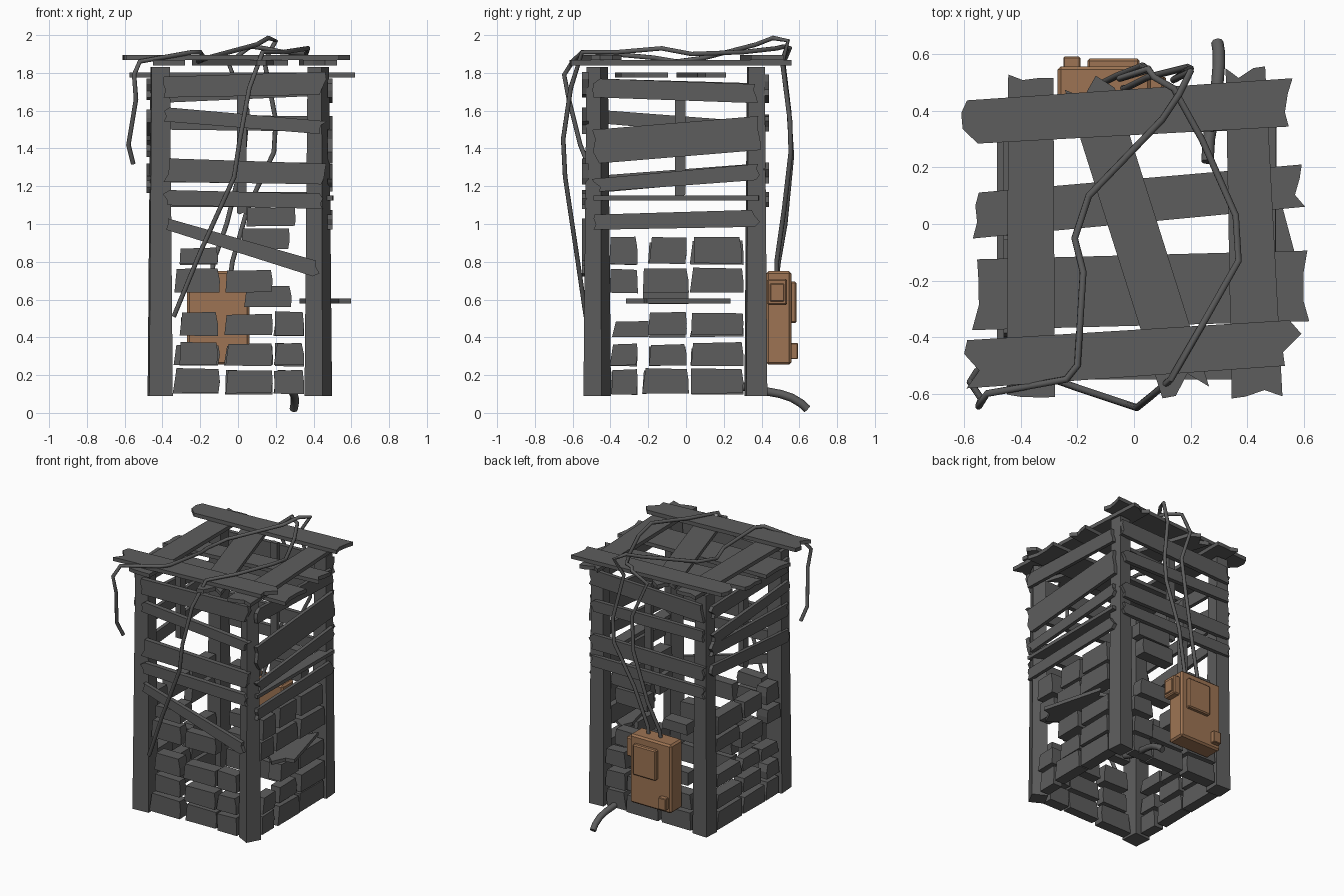
import bpy, bmesh, math, random
from mathutils import Vector, Matrix

random.seed(4)
R = random.uniform


def material(name, col):
    m = bpy.data.materials.new(name)
    m.diffuse_color = (*col, 1)
    return m


dark = material("dark_grey", (0.11, 0.11, 0.11))
brown = material("brown_metal", (0.34, 0.175, 0.087))


def finish(name, bm, mat=dark):
    bmesh.ops.recalc_face_normals(bm, faces=bm.faces)
    me = bpy.data.meshes.new(name)
    bm.to_mesh(me)
    bm.free()
    ob = bpy.data.objects.new(name, me)
    bpy.context.collection.objects.link(ob)
    me.materials.append(mat)
    return ob


# Plane mappers: (u, v, depth) -> world
def along_x(u, v, d): return Vector((u, d, v))
def along_y(u, v, d): return Vector((d, u, v))
def flat(u, v, d): return Vector((u, v, d))


def prism(bm, pts, d0, d1, plane):
    a = [bm.verts.new(plane(u, v, d0)) for u, v in pts]
    b = [bm.verts.new(plane(u, v, d1)) for u, v in pts]
    n = len(pts)
    bm.faces.new(a)
    bm.faces.new(b[::-1])
    for i in range(n):
        bm.faces.new((a[i], a[(i + 1) % n], b[(i + 1) % n], b[i]))


def plank(name, p0, p1, w0, w1, d0, d1, plane, rag=0.022):
    """Board from p0 to p1 with splintered ends."""
    p0, p1 = Vector(p0), Vector(p1)
    t = (p1 - p0).normalized()
    n = Vector((-t.y, t.x))
    pts = [p0 + n * w0 * k + t * R(-rag, rag) for k in (0.5, 0.22, -0.15, -0.5)]
    pts += [p1 + n * w1 * k + t * R(-rag, rag) for k in (-0.5, -0.2, 0.18, 0.5)]
    bm = bmesh.new()
    prism(bm, pts, d0, d1, plane)
    return finish(name, bm)


def bricks(name, rows, d0, d1, plane):
    """Rough stone blocks; each row is (z, height, [(u0, u1), ...])."""
    bm = bmesh.new()
    j = lambda s: R(-s, s)
    for z, h, spans in rows:
        for u0, u1 in spans:
            z0, z1 = z + j(0.004), z + h + j(0.006)
            prism(bm, [(u0 + j(0.006), z0), (u1 + j(0.006), z0 + j(0.004)),
                       (u1 + 0.004, z0 + h * 0.5), (u1 - 0.004 + j(0.006), z1),
                       (u0 + 0.01 + j(0.01), z1 + j(0.006))], d0 + j(0.01), d1 + j(0.01), plane)
    return finish(name, bm)


def tube(name, pts, r):
    cu = bpy.data.curves.new(name, 'CURVE')
    cu.dimensions = '3D'
    cu.bevel_depth = r
    cu.bevel_resolution = 2
    cu.use_fill_caps = True
    sp = cu.splines.new('POLY')
    sp.points.add(len(pts) - 1)
    for p, c in zip(sp.points, pts):
        p.co = (*c, 1)
    cu.materials.append(dark)
    ob = bpy.data.objects.new(name, cu)
    bpy.context.collection.objects.link(ob)
    bpy.ops.object.select_all(action='DESELECT')
    ob.select_set(True)
    bpy.context.view_layer.objects.active = ob
    bpy.ops.object.convert(target='MESH')
    bpy.ops.object.shade_smooth_by_angle(angle=math.radians(50))


# Tapered corner posts, each slightly turned
for name, x, y, w, turn in (("front_left_post", -0.412, -0.47, 0.125, 4), ("front_right_post", 0.425, -0.47, 0.108, -28),
                            ("back_left_post", -0.41, 0.37, 0.115, -3), ("back_right_post", 0.425, 0.37, 0.112, 5)):
    bm = bmesh.new()
    m = Matrix.Translation((x, y, 0.96)) @ Matrix.Rotation(math.radians(45 + turn), 4, 'Z')
    bmesh.ops.create_cone(bm, cap_ends=True, segments=4, radius1=w * 0.707,
                          radius2=w * 0.55, depth=1.74, matrix=m)
    finish(name, bm)

# Wall planks: left height, right height, left width, right width
walls = {
    "front": (along_x, -0.38, 0.45, -0.55, -0.515,
              [(1.725, 1.745, .11, .12), (1.58, 1.51, .075, .07), (1.285, 1.265, .125, .11), (1.14, 1.12, .08, .08)]),
    "back": (along_x, -0.44, 0.45, 0.41, 0.44,
             [(1.70, 1.735, .12, .11), (1.54, 1.53, .08, .08), (1.27, 1.27, .10, .11), (1.13, 1.13, .08, .08)]),
    "right": (along_y, -0.475, 0.37, 0.475, 0.50,
              [(1.72, 1.69, .10, .10), (1.41, 1.48, .18, .18), (1.205, 1.275, .07, .085), (1.01, 1.03, .08, .09)]),
    "left": (along_y, -0.475, 0.38, -0.485, -0.46,
             [(1.72, 1.70, .10, .09), (1.57, 1.50, .07, .08), (1.40, 1.43, .09, .08), (1.21, 1.28, .09, .08)]),
}
for side, (plane, u0, u1, d0, d1, rows) in walls.items():
    for i, (v0, v1, w0, w1) in enumerate(rows):
        plank(f"{side}_plank_{i + 1}", (u0, v0), (u1, v1), w0, w1, d0, d1, plane)
plank("front_diagonal_plank", (-0.36, 0.995), (0.42, 0.76), 0.06, 0.085, -0.55, -0.52, along_x)

# Narrow studs behind the planks and flat boards on the right side
plank("back_stud", (0.02, 1.05), (0.02, 1.79), 0.05, 0.05, 0.38, 0.41, along_x, 0.01)
plank("left_stud", (-0.03, 1.15), (-0.03, 1.70), 0.055, 0.055, -0.46, -0.42, along_y, 0.01)
plank("right_ledge", (0.455, -0.49), (0.465, 0.38), 0.09, 0.08, 1.125, 1.15, flat, 0.015)
plank("right_shelf", (0.52, -0.27), (0.40, 0.20), 0.18, 0.17, 0.58, 0.605, flat, 0.045)

# Stone infill of the four walls
A, B, C = (-0.34, -0.10), (-0.07, 0.18), (0.19, 0.345)
D = (-0.305, -0.11)
bricks("front_stones", [(.10, .13, [A, B, C]), (.25, .12, [D, B, C]), (.41, .12, [D, B, C]),
                        (.64, .12, [A, B]), (.79, .08, [D])], -0.515, -0.435, along_x)
bricks("back_stones", [(.10, .12, [A, B, C]), (.25, .11, [A, B, C]), (.41, .10, [D, C]),
                       (.56, .11, [(0.03, 0.28)]), (.78, .08, [D]), (.87, .10, [(0.02, 0.27)]),
                       (.99, .09, [(0.04, 0.30)])], 0.335, 0.415, along_x)
E, F, G = (-0.40, -0.26), (-0.23, 0.01), (0.025, 0.30)
H = (-0.20, 0.0)
bricks("right_stones", [(.10, .13, [E, F, G]), (.25, .12, [E, H, G]), (.41, .12, [H, G]),
                        (.64, .12, [E, F, G]), (.79, .14, [E, H, (0.04, 0.29)])], 0.395, 0.475, along_y)
bricks("left_stones", [(.10, .12, [E, F, G]), (.25, .10, [E, H, G]), (.40, .09, [(-0.39, -0.2), H, G]),
                       (.58, .11, [F]), (.65, .10, [E, G]), (.79, .12, [E, H, G])], -0.465, -0.385, along_y)

# Three layers of roof boards
roof = [
    ("roof_low_back", (-0.56, 0.03), (0.59, 0.135), .16, .15, 1.775),
    ("roof_low_front", (-0.555, -0.25), (0.585, -0.22), .25, .25, 1.775),
    ("roof_mid_left", (-0.365, -0.60), (-0.365, 0.53), .17, .16, 1.84),
    ("roof_mid_right", (0.435, -0.60), (0.395, 0.53), .18, .14, 1.84),
    ("roof_mid_diagonal", (0.175, -0.57), (-0.16, 0.49), .17, .17, 1.84),
    ("roof_top_back", (-0.59, 0.36), (0.55, 0.43), .155, .17, 1.868),
    ("roof_top_front", (-0.57, -0.495), (0.56, -0.42), .17, .16, 1.868),
]
for name, p0, p1, w0, w1, z in roof:
    plank(name, p0, p1, w0, w1, z, z + 0.027, flat, 0.035)


# Brown electrical box on the back wall
def box(name, x0, x1, y0, y1, z0, z1, bevel):
    bm = bmesh.new()
    prism(bm, [(x0, y0), (x1, y0), (x1, y1), (x0, y1)], z0, z1, flat)
    bmesh.ops.bevel(bm, geom=bm.edges[:], offset=bevel, segments=1, affect='EDGES')
    finish(name, bm, brown)


box("meter_box", -0.27, 0.06, 0.425, 0.558, 0.255, 0.75, 0.012)
box("meter_box_door", -0.165, 0.02, 0.55, 0.585, 0.475, 0.695, 0.008)
box("meter_box_latch", -0.25, -0.19, 0.55, 0.592, 0.285, 0.37, 0.004)
box("meter_side_switch", 0.05, 0.105, 0.43, 0.535, 0.57, 0.71, 0.008)
box("meter_side_switch_face", 0.095, 0.113, 0.445, 0.52, 0.59, 0.685, 0.004)

# Cables running from the box over the roof
tube("cable_to_front", [(-0.14, .48, .72), (-0.13, .49, .80), (-0.06, .525, 1.0), (.03, .56, 1.36), (.05, .545, 1.6),
                        (-0.05, .515, 1.85), (.05, .55, 1.93), (.07, .52, 1.94), (.14, .48, 1.93), (.24, .30, 1.91),
                        (.36, .03, 1.90), (.37, -.13, 1.93), (.24, -.36, 1.91), (.13, -.55, 1.91),
                        (.06, -.61, 1.72), (.01, -.65, 1.45), (-.02, -.64, 1.25), (-.2, -.58, .85), (-.34, -.53, .51)], 0.0125)
tube("cable_to_left", [(-0.04, .48, .72), (-0.03, .48, .80), (.05, .52, 1.08), (.19, .555, 1.38), (.2, .55, 1.55),
                       (.14, .51, 1.86), (.2, .54, 1.97), (.16, .46, 1.985), (.10, .37, 1.95), (-.16, .10, 1.88),
                       (-.21, -.05, 1.86), (-.18, -.17, 1.88), (-.2, -.5, 1.91), (-.24, -.55, 1.91),
                       (-.52, -.60, 1.86), (-.55, -.645, 1.79), (-.54, -.62, 1.66), (-.58, -.56, 1.42), (-.555, -.52, 1.32)], 0.0125)

# Drain pipe out of the back
tube("drain_pipe", [(.26, .22, .17), (.265, .30, .14), (.285, .42, .115), (.295, .50, .10), (.3, .56, .08),
                    (.3, .61, .05), (.295, .642, .02)], 0.022)
